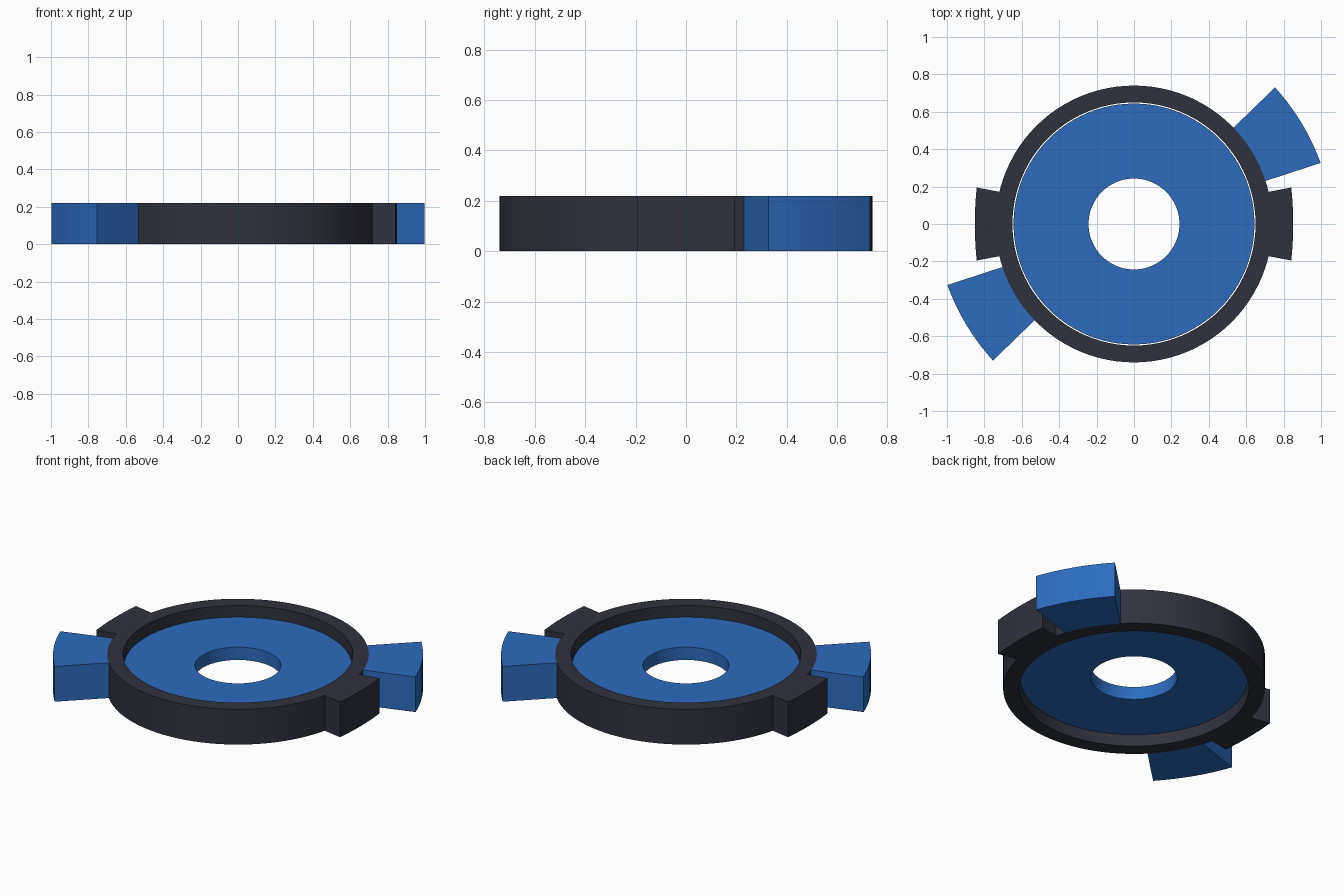
import bpy, bmesh
from math import sin, cos, pi, radians

if "Cube" in bpy.data.objects:
    bpy.data.objects.remove(bpy.data.objects["Cube"])

H = 0.22


def material(name, rgb):
    m = bpy.data.materials.new(name)
    m.diffuse_color = (*rgb, 1)
    m.use_nodes = True
    m.node_tree.nodes["Principled BSDF"].inputs["Base Color"].default_value = m.diffuse_color
    return m


DARK = material("charcoal", (0.03, 0.032, 0.048))
BLUE = material("blue", (0.025, 0.15, 0.52))


def finish(name, bm, mat):
    bmesh.ops.recalc_face_normals(bm, faces=bm.faces)
    me = bpy.data.meshes.new(name)
    bm.to_mesh(me)
    bm.free()
    ob = bpy.data.objects.new(name, me)
    bpy.context.collection.objects.link(ob)
    me.materials.append(mat)
    bpy.ops.object.select_all(action='DESELECT')
    ob.select_set(True)
    bpy.context.view_layer.objects.active = ob
    bpy.ops.object.shade_smooth_by_angle(angle=radians(30))
    return ob


def tube(name, r0, r1, z0, z1, mat, n=96):
    """Revolved rectangle: a flat ring with a hole."""
    bm = bmesh.new()
    rings = []
    for i in range(n):
        a = 2 * pi * i / n
        rings.append([bm.verts.new((r * cos(a), r * sin(a), z))
                      for r, z in ((r0, z0), (r1, z0), (r1, z1), (r0, z1))])
    for i in range(n):
        a, b = rings[i], rings[(i + 1) % n]
        for j in range(4):
            k = (j + 1) % 4
            bm.faces.new((a[j], b[j], b[k], a[k]))
    return finish(name, bm, mat)


def tab(name, inner, outer, angle, mat, n=10):
    """Block with curved ends; each end is (corner x, half width, bulge)."""
    def arc(x, w, bulge):
        ts = [-1 + 2 * i / n for i in range(n + 1)]
        return [(x + bulge * (1 - t * t), w * t) for t in ts]
    outline = arc(*outer) + arc(*inner)[::-1]
    bm = bmesh.new()
    c, s = cos(angle), sin(angle)
    base = bm.faces.new([bm.verts.new((x * c - y * s, x * s + y * c, 0))
                         for x, y in outline])
    top = bmesh.ops.extrude_face_region(bm, geom=[base], use_keep_orig=True)
    bmesh.ops.translate(bm, vec=(0, 0, H), verts=[
        v for v in top["geom"] if isinstance(v, bmesh.types.BMVert)])
    return finish(name, bm, mat)


# Main rim and recessed centre plate
tube("outer_rim", 0.65, 0.74, 0, H, DARK)
tube("centre_plate", 0.243, 0.644, 0.07, 0.15, BLUE)

# Opposed pairs of dark lugs and blue vanes
for side, turn in (("right", 0), ("left", pi)):
    tab(side + "_lug", (0.72, 0.172, 0.019), (0.841, 0.195, 0.01), turn, DARK)
    tab(side + "_vane", (0.721, 0.166, 0.018), (1.023, 0.236, 0.023),
        turn + radians(31.1), BLUE)
